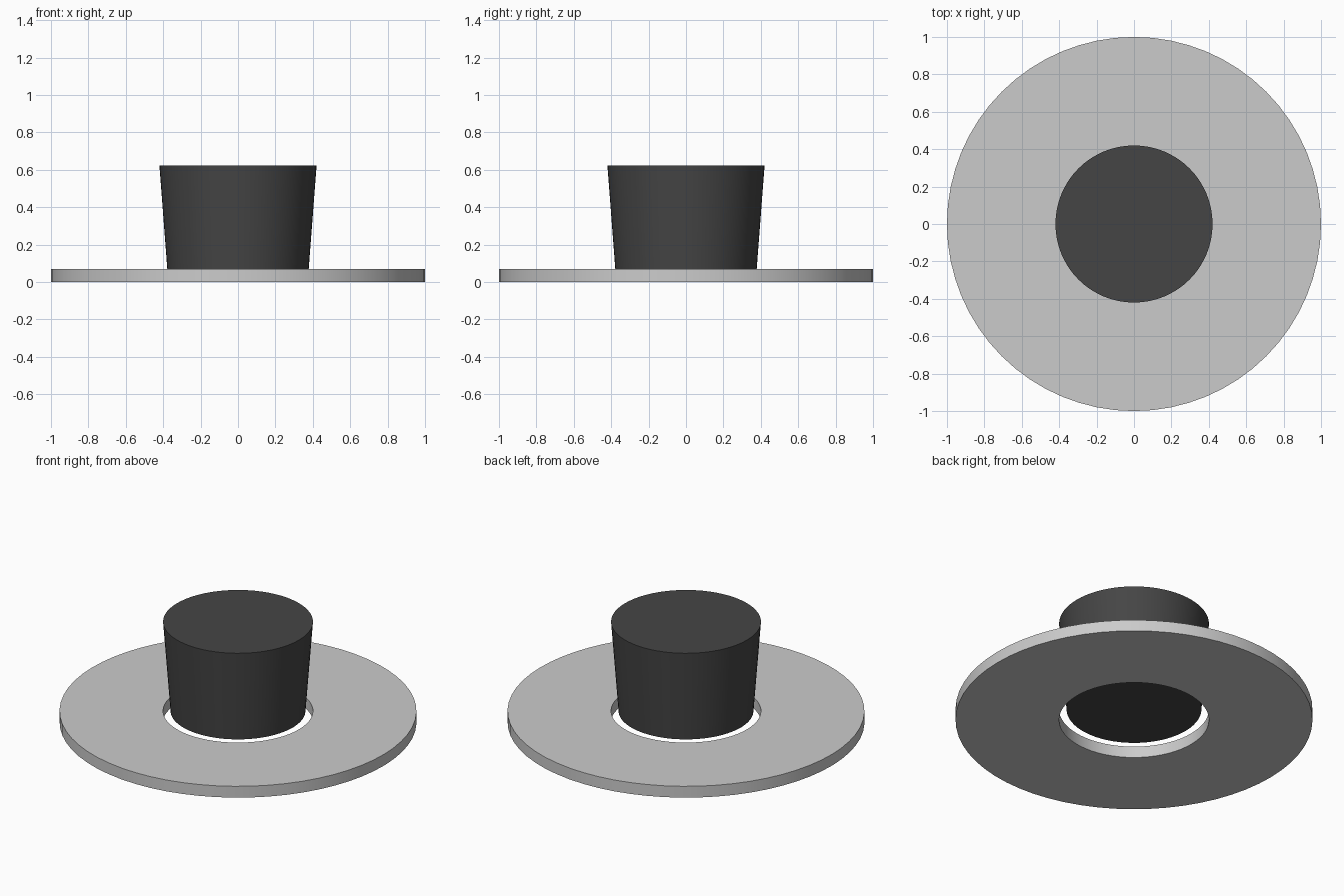
import bpy, bmesh, math

if "Cube" in bpy.data.objects:
    bpy.data.objects.remove(bpy.data.objects["Cube"])

SIDES = 64


def lathe(name, profile):
    """Revolve a closed (radius, z) profile about z; points on the axis are merged."""
    bm = bmesh.new()
    verts = [bm.verts.new((r, 0, z)) for r, z in profile]
    edges = [bm.edges.new((verts[i], verts[(i + 1) % len(verts)]))
             for i in range(len(verts)) if profile[i][0] or profile[(i + 1) % len(verts)][0]]
    bmesh.ops.spin(bm, geom=verts + edges, cent=(0, 0, 0), axis=(0, 0, 1),
                   angle=2 * math.pi, steps=SIDES)
    bmesh.ops.remove_doubles(bm, verts=bm.verts, dist=1e-4)
    bmesh.ops.recalc_face_normals(bm, faces=bm.faces)
    mesh = bpy.data.meshes.new(name)
    bm.to_mesh(mesh)
    bm.free()
    obj = bpy.data.objects.new(name, mesh)
    bpy.context.collection.objects.link(obj)
    bpy.ops.object.select_all(action='DESELECT')
    obj.select_set(True)
    bpy.context.view_layer.objects.active = obj
    bpy.ops.object.shade_smooth_by_angle(angle=math.radians(30))
    return obj


# Flat ring brim with an open centre
lathe("brim", [(0.42, 0), (1, 0), (1, 0.07), (0.42, 0.07)])

# Closed crown, flaring upward, resting level with the brim's top
crown = lathe("crown", [(0, 0.07), (0.378, 0.07), (0.42, 0.622), (0, 0.622)])

dark = bpy.data.materials.new("dark_felt")
dark.diffuse_color = (0.06, 0.06, 0.06, 1)
dark.use_nodes = True
dark.node_tree.nodes["Principled BSDF"].inputs["Base Color"].default_value = dark.diffuse_color
crown.data.materials.append(dark)
